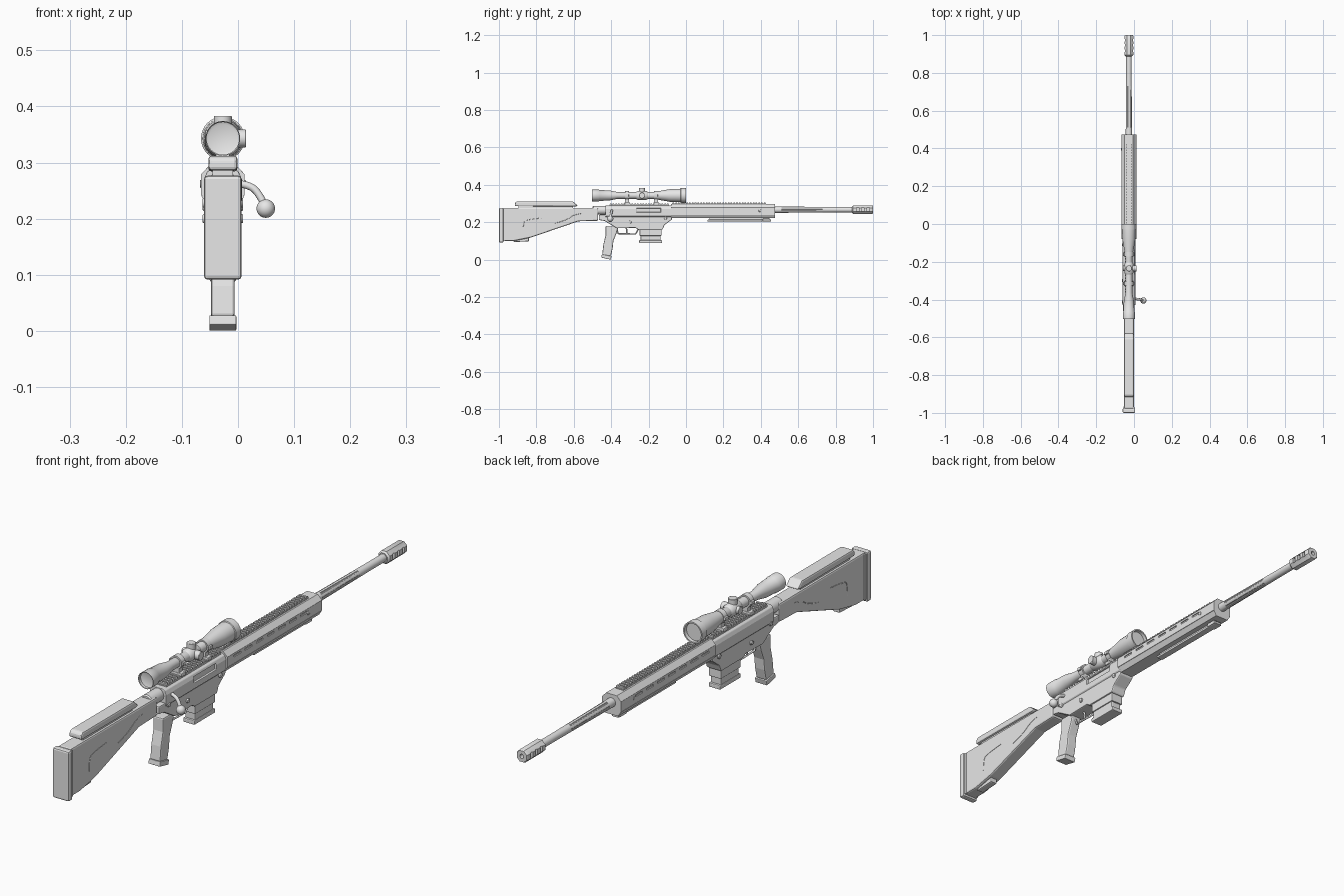
import bpy, bmesh, math
from mathutils import Matrix, Vector

if "Cube" in bpy.data.objects:
    bpy.data.objects.remove(bpy.data.objects["Cube"])

CX = -0.027      # centre line of the weapon
SCOPE_Z = 0.343
BORE_Z = 0.267

grey = bpy.data.materials.new("plain grey")
grey.use_nodes = True
grey.diffuse_color = (0.8, 0.8, 0.8, 1)
grey.node_tree.nodes["Principled BSDF"].inputs["Base Color"].default_value = (0.8, 0.8, 0.8, 1)


def activate(ob):
    bpy.ops.object.select_all(action="DESELECT")
    ob.select_set(True)
    bpy.context.view_layer.objects.active = ob


def finish(name, bm, bevel=0, smooth=False):
    bmesh.ops.recalc_face_normals(bm, faces=bm.faces)
    mesh = bpy.data.meshes.new(name)
    bm.to_mesh(mesh)
    bm.free()
    mesh.materials.append(grey)
    ob = bpy.data.objects.new(name, mesh)
    bpy.context.collection.objects.link(ob)
    if bevel:
        mod = ob.modifiers.new("bevel", "BEVEL")
        mod.width, mod.segments, mod.limit_method = bevel, 2, "ANGLE"
    if smooth:
        activate(ob)
        bpy.ops.object.shade_smooth_by_angle(angle=math.radians(35))
    return ob


def extrude(name, points, offset, bevel=0):
    """Extrude a closed outline by an offset vector."""
    bm = bmesh.new()
    face = bm.faces.new([bm.verts.new(p) for p in points])
    new = bmesh.ops.extrude_face_region(bm, geom=[face])["geom"]
    bmesh.ops.translate(bm, vec=offset, verts=[v for v in new if isinstance(v, bmesh.types.BMVert)])
    return finish(name, bm, bevel)


def side_profile(name, yz, half, bevel=0.004):
    return extrude(name, [(CX - half, y, z) for y, z in yz], (2 * half, 0, 0), bevel)


def section(name, half_xz, y0, y1, bevel=0.002):
    """Mirror half a cross-section and run it along the weapon."""
    pts = [(CX + x, y0, z) for x, z in half_xz] + [(CX - x, y0, z) for x, z in reversed(half_xz)]
    return extrude(name, pts, (0, y1 - y0, 0), bevel)


def add_box(bm, y, z, size, x=CX):
    bmesh.ops.create_cube(bm, size=1, matrix=Matrix.LocRotScale(Vector((x, y, z)), None, Vector(size)))


def box(name, y, z, size, bevel=0.003, x=CX):
    bm = bmesh.new()
    add_box(bm, y, z, size, x)
    return finish(name, bm, bevel)


def lathe(name, profile, z, sides=32, turn=0):
    """Revolve (y, radius) pairs around a lengthwise axis."""
    bm = bmesh.new()
    rings = []
    for y, r in profile:
        ring = []
        for i in range(sides):
            a = 2 * math.pi * i / sides + turn
            ring.append(bm.verts.new((CX + r * math.cos(a), y, z + r * math.sin(a))))
        rings.append(ring)
    for a, b in zip(rings, rings[1:]):
        for i in range(sides):
            j = (i + 1) % sides
            bm.faces.new((a[i], a[j], b[j], b[i]))
    bm.faces.new(rings[0])
    bm.faces.new(rings[-1])
    return finish(name, bm, 0, True)


def rod(name, start, end, radius, sides=24, bevel=0.0015):
    start, end = Vector(start), Vector(end)
    axis = end - start
    bm = bmesh.new()
    bmesh.ops.create_cone(bm, cap_ends=True, segments=sides, radius1=radius, radius2=radius, depth=axis.length,
                          matrix=Matrix.Translation((start + end) / 2) @ axis.to_track_quat("Z", "Y").to_matrix().to_4x4())
    return finish(name, bm, bevel, True)


def wire(name, points, radius, kind="POLY"):
    curve = bpy.data.curves.new(name, "CURVE")
    curve.dimensions = "3D"
    curve.bevel_depth, curve.bevel_resolution, curve.use_fill_caps = radius, 4, True
    spline = curve.splines.new(kind)
    spline.points.add(len(points) - 1)
    for p, co in zip(spline.points, points):
        p.co = (*co, 1)
    if kind == "NURBS":
        spline.use_endpoint_u, spline.order_u = True, 3
    curve.materials.append(grey)
    ob = bpy.data.objects.new(name, curve)
    bpy.context.collection.objects.link(ob)


def carve(ob, bm):
    cutter = finish("cutter", bm)
    cutter.hide_render = True
    mod = ob.modifiers.new("carve", "BOOLEAN")
    mod.operation, mod.solver, mod.object = "DIFFERENCE", "EXACT", cutter
    activate(ob)
    bpy.ops.object.modifier_apply(modifier=mod.name)
    bpy.data.objects.remove(cutter)


def rail(name, y0, y1, z, half, count):
    box(name + "_base", (y0 + y1) / 2, z - 0.003, (2 * half, y1 - y0, 0.008), 0)
    bm = bmesh.new()
    step = (y1 - y0) / count
    for i in range(count):
        add_box(bm, y0 + (i + 0.5) * step, z + 0.003, (2 * half, step * 0.55, 0.008))
    finish(name + "_teeth", bm)


# Stock, pad and cheek piece
side_profile("stock", [(-0.978, 0.277), (-0.47, 0.277), (-0.47, 0.208), (-0.575, 0.205), (-0.83, 0.118),
                       (-0.92, 0.1), (-0.978, 0.1)], 0.026, 0.006)
box("butt_pad", -0.988, 0.184, (0.067, 0.024, 0.185), 0.006)
box("pad_spacer", -0.973, 0.186, (0.058, 0.012, 0.172), 0.002)
side_profile("cheek_piece", [(-0.915, 0.286), (-0.915, 0.303), (-0.905, 0.312), (-0.605, 0.312), (-0.578, 0.288),
                             (-0.59, 0.284)], 0.026, 0.006)
box("cheek_riser", -0.75, 0.28, (0.036, 0.29, 0.016), 0)
side_profile("stock_foot", [(-0.93, 0.115), (-0.84, 0.118), (-0.84, 0.098), (-0.92, 0.094)], 0.014)
for side in (-1, 1):
    x = CX + side * 0.026
    wire("stock_crease", [(x, -0.87, 0.155), (x, -0.87, 0.2), (x, -0.85, 0.215), (x, -0.77, 0.222)], 0.0012, "NURBS")
    wire("front_crease", [(x, -0.7, 0.195), (x, -0.64, 0.21), (x, -0.6, 0.24), (x, -0.56, 0.247)], 0.0012, "NURBS")

# Receiver
receiver = section("receiver", [(0.018, 0.29), (0.028, 0.284), (0.034, 0.27), (0.034, 0.232), (0.024, 0.222)],
                   -0.43, -0.07)
cut = bmesh.new()
add_box(cut, -0.2, 0.264, (0.02, 0.13, 0.022), CX + 0.036)
carve(receiver, cut)
lathe("receiver_tail", [(-0.5, 0.02), (-0.495, 0.024), (-0.42, 0.024)], 0.264)
side_profile("lower_receiver", [(-0.465, 0.24), (-0.465, 0.212), (-0.435, 0.207), (-0.37, 0.168), (-0.27, 0.17),
                                (-0.255, 0.16), (-0.125, 0.16), (-0.115, 0.185), (-0.075, 0.215), (-0.075, 0.24)], 0.03)
for y, z in ((-0.412, 0.228), (-0.3, 0.2), (-0.11, 0.222)):
    rod("receiver_pin", (CX - 0.036, y, z), (CX + 0.036, y, z), 0.008)
rail("receiver_rail", -0.41, -0.09, 0.293, 0.02, 22)

# Bolt handle
wire("bolt_handle", [(CX + 0.025, -0.395, 0.262), (0.012, -0.397, 0.262), (0.036, -0.4, 0.25), (0.048, -0.405, 0.222)],
     0.0065, "NURBS")
knob = bmesh.new()
bmesh.ops.create_uvsphere(knob, u_segments=24, v_segments=16, radius=0.0165,
                          matrix=Matrix.Translation((0.0495, -0.405, 0.218)))
finish("bolt_knob", knob, 0, True)

# Grip, trigger and magazine
side_profile("grip", [(-0.43, 0.18), (-0.36, 0.18), (-0.372, 0.14), (-0.388, 0.1), (-0.392, 0.06), (-0.402, 0.018),
                      (-0.448, 0.026), (-0.442, 0.08), (-0.43, 0.13)], 0.021, 0.005)
side_profile("grip_cap", [(-0.398, 0.018), (-0.402, 0), (-0.453, 0.011), (-0.45, 0.028)], 0.024, 0.002)
wire("trigger_guard", [(CX, y, z) for y, z in ((-0.372, 0.17), (-0.362, 0.139), (-0.27, 0.137), (-0.252, 0.168))], 0.004)
wire("trigger", [(CX, -0.322, 0.17), (CX, -0.312, 0.158), (CX, -0.318, 0.143)], 0.004, "NURBS")
side_profile("magazine", [(-0.242, 0.17), (-0.136, 0.17), (-0.136, 0.095), (-0.242, 0.095)], 0.021)
box("magazine_base", -0.189, 0.096, (0.047, 0.122, 0.016))
box("magazine_collar", -0.189, 0.145, (0.05, 0.118, 0.035))

# Handguard with vent slots
guard = section("handguard", [(0.022, 0.297), (0.039, 0.279), (0.039, 0.241), (0.027, 0.222)], -0.08, 0.475)
cut = bmesh.new()
for side in (-1, 1):
    for i in range(7):
        add_box(cut, -0.02 + i * 0.065, 0.268, (0.008, 0.04, 0.007), CX + side * 0.039)
    add_box(cut, 0.197, 0.2405, (0.004, 0.6, 0.002), CX + side * 0.039)
carve(guard, cut)
rail("handguard_rail", -0.075, 0.428, 0.299, 0.016, 34)
rod("sling_stud", (CX - 0.041, 0.395, 0.262), (CX + 0.041, 0.395, 0.262), 0.007)
box("accessory_rail", 0.285, 0.209, (0.026, 0.34, 0.009), 0.002)
box("accessory_rail_stem", 0.285, 0.217, (0.014, 0.32, 0.014), 0)
box("accessory_stop", 0.43, 0.212, (0.034, 0.04, 0.014), 0.002)

# Barrel with flutes, and muzzle brake
barrel = lathe("barrel", [(0.46, 0.017), (0.8, 0.0145), (0.9, 0.0145)], BORE_Z)
cut = bmesh.new()
for i in range(6):
    a = math.pi * i / 3
    spot = Vector((CX + 0.0175 * math.cos(a), 0.62, BORE_Z + 0.0175 * math.sin(a)))
    bmesh.ops.create_cone(cut, cap_ends=True, segments=10, radius1=0.004, radius2=0.004, depth=0.22,
                          matrix=Matrix.Translation(spot) @ Matrix.Rotation(math.pi / 2, 4, "X"))
carve(barrel, cut)
brake = lathe("muzzle_brake", [(0.888, 0.019), (0.894, 0.025), (0.995, 0.025), (1, 0.022)], BORE_Z, 8, math.pi / 8)
cut = bmesh.new()
for side in (-1, 1):
    for i in range(3):
        add_box(cut, 0.918 + i * 0.028, BORE_Z, (0.024, 0.013, 0.022), CX + side * 0.024)
bmesh.ops.create_cone(cut, cap_ends=True, segments=16, radius1=0.008, radius2=0.008, depth=0.04,
                      matrix=Matrix.Translation((CX, 1, BORE_Z)) @ Matrix.Rotation(math.pi / 2, 4, "X"))
carve(brake, cut)

# Scope, turrets and mounts
lathe("scope", [(-0.488, 0.025), (-0.49, 0.029), (-0.5, 0.029), (-0.502, 0.031), (-0.465, 0.031), (-0.462, 0.029),
                (-0.41, 0.027), (-0.365, 0.018), (-0.175, 0.018), (-0.085, 0.034), (-0.03, 0.036), (-0.028, 0.039),
                (0, 0.039), (0, 0.034), (-0.012, 0.033)], SCOPE_Z)
lathe("turret_housing", [(-0.268, 0.018), (-0.258, 0.024), (-0.212, 0.024), (-0.202, 0.018)], SCOPE_Z)
rod("top_turret", (CX, -0.235, SCOPE_Z), (CX, -0.235, 0.383), 0.016)
rod("side_turret", (CX, -0.235, SCOPE_Z), (0.014, -0.235, SCOPE_Z), 0.016)
rod("parallax_cap", (CX, -0.235, SCOPE_Z), (CX - 0.032, -0.235, SCOPE_Z), 0.014)
for y in (-0.315, -0.16):
    lathe("scope_ring", [(y - 0.011, 0.024), (y + 0.011, 0.024)], SCOPE_Z)
    box("ring_foot", y, 0.313, (0.026, 0.022, 0.03))
    box("ring_clamp", y, 0.301, (0.05, 0.026, 0.014))
    for side in (-1, 1):
        box("ring_screw_lug", y, SCOPE_Z, (0.008, 0.018, 0.012), 0.001, CX + side * 0.026)
